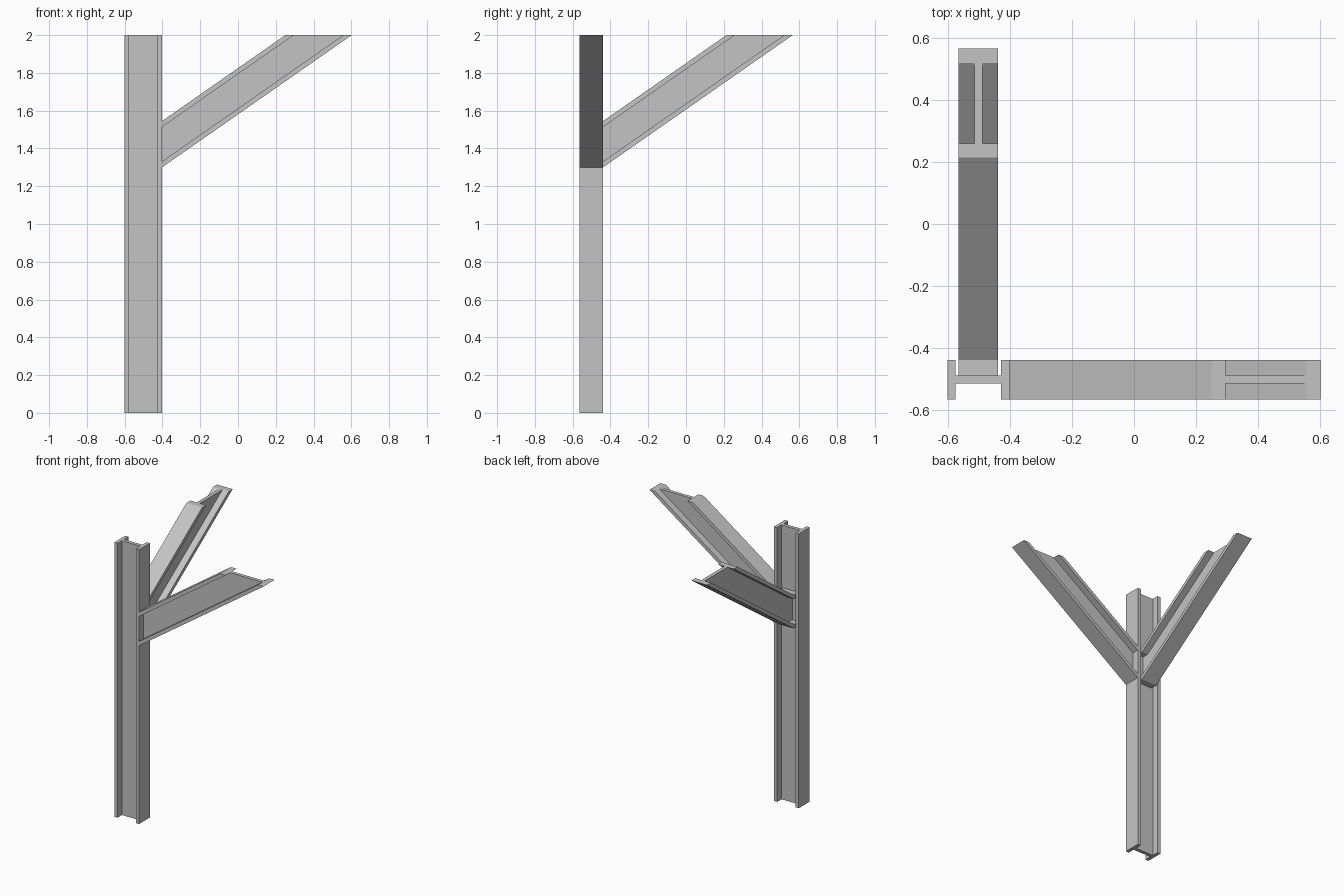
import bpy
import bmesh
from mathutils import Vector

cube = bpy.data.objects.get("Cube")
if cube:
    bpy.data.objects.remove(cube, do_unlink=True)

# Steel colour
steel = bpy.data.materials.new("steel grey")
steel.use_nodes = True
colour = (0.55, 0.55, 0.55, 1)
steel.diffuse_color = colour
steel.node_tree.nodes["Principled BSDF"].inputs["Base Color"].default_value = colour

WIDTH, WEB = 0.126, 0.026      # flange width, web thickness
HEIGHT = 2.0
CX, CY = -0.502, -0.502        # column centre
COL_DEPTH, COL_FLANGE = 0.2, 0.026
LOW, CUT_DEPTH, CUT_FLANGE = 1.3, 0.245, 0.0315   # brace end, measured vertically
RUN = 1.004
SLOPE = (HEIGHT - LOW) / RUN


def i_section(depth, flange):
    """I outline as (across, along depth), depth starting at zero."""
    w, t = WIDTH / 2, WEB / 2
    half = [(w, 0), (w, flange), (t, flange),
            (t, depth - flange), (w, depth - flange), (w, depth)]
    return half + [(-a, d) for a, d in reversed(half)]


def loft(name, rings):
    """Skin a closed solid through matching outlines."""
    bm = bmesh.new()
    rows = [[bm.verts.new(Vector(p)) for p in ring] for ring in rings]
    n = len(rows[0])
    for lower, upper in zip(rows, rows[1:]):
        for i in range(n):
            j = (i + 1) % n
            bm.faces.new((lower[i], lower[j], upper[j], upper[i]))
    bm.faces.new(rows[0])
    bm.faces.new(rows[-1])
    bmesh.ops.recalc_face_normals(bm, faces=bm.faces)
    mesh = bpy.data.meshes.new(name)
    bm.to_mesh(mesh)
    bm.free()
    mesh.materials.append(steel)
    obj = bpy.data.objects.new(name, mesh)
    bpy.context.collection.objects.link(obj)


def brace(name, place, stub=0.0):
    """Sloping beam, cut upright at the column and level at the top."""
    section = i_section(CUT_DEPTH, CUT_FLANGE)
    rings = [[place(0, a, LOW + d) for a, d in section],
             [place((HEIGHT - LOW - d) / SLOPE, a, HEIGHT) for a, d in section]]
    if stub:
        rings.insert(0, [place(-stub, a, LOW + d) for a, d in section])
    loft(name, rings)


# Upright column
outline = [(CX - COL_DEPTH / 2 + d, CY + a) for a, d in i_section(COL_DEPTH, COL_FLANGE)]
loft("column", [[(x, y, z) for x, y in outline] for z in (0, HEIGHT)])

# Brace off the column flange
brace("side_brace", lambda s, a, z: (CX + COL_DEPTH / 2 + s, CY + a, z))

# Brace off the column web, with a level stub between the flanges
brace("back_brace", lambda s, a, z: (CX + a, CY + WIDTH / 2 + s, z),
      stub=WIDTH / 2 - WEB / 2)
